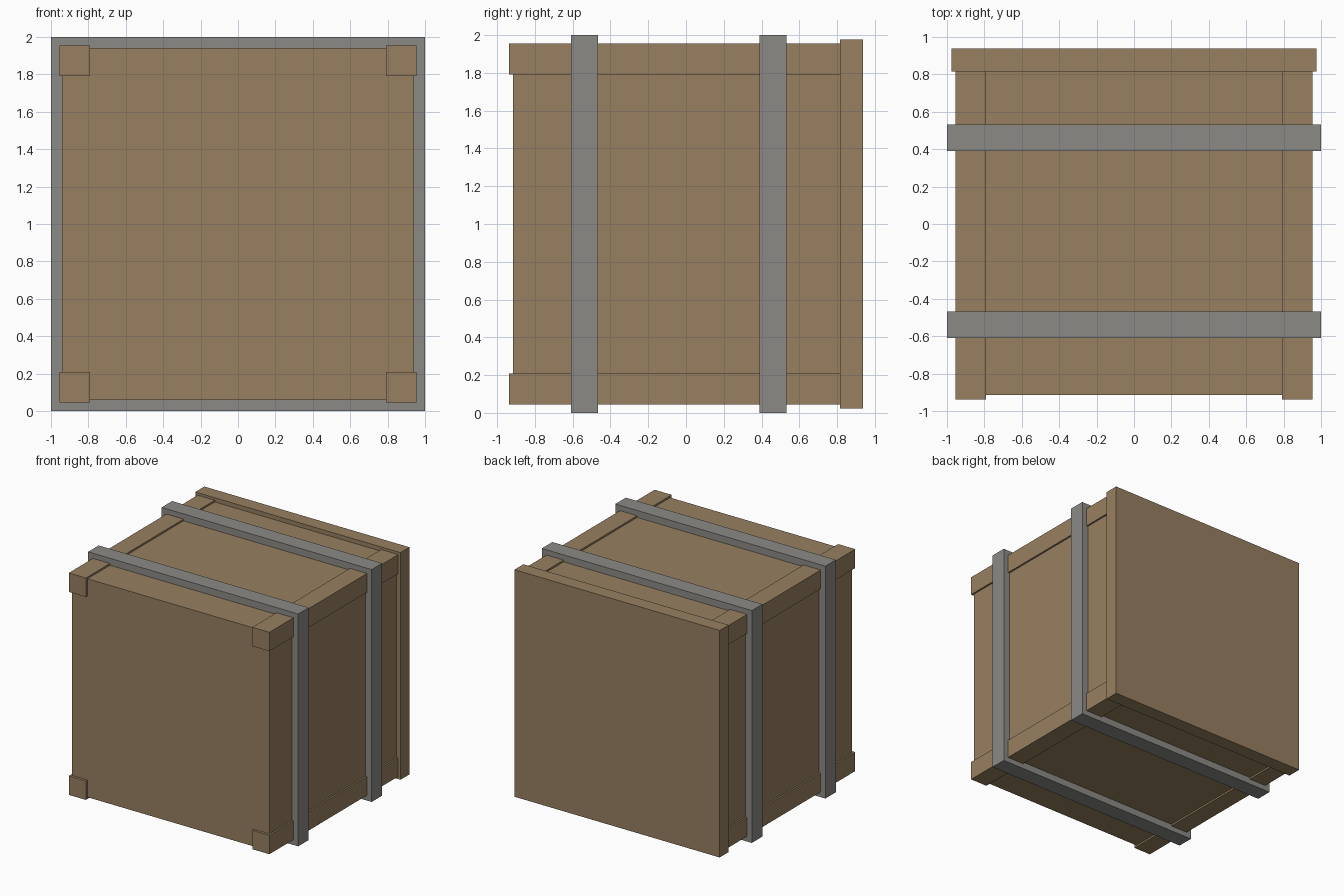
import bpy
import bmesh

cube = bpy.data.objects.get("Cube")
if cube:
    bpy.data.objects.remove(cube, do_unlink=True)


def make_material(name, rgb):
    mat = bpy.data.materials.new(name)
    mat.use_nodes = True
    mat.diffuse_color = (*rgb, 1)
    mat.node_tree.nodes["Principled BSDF"].inputs["Base Color"].default_value = (*rgb, 1)
    return mat


WOOD = make_material("brown wood", (0.31, 0.215, 0.12))
METAL = make_material("grey metal", (0.26, 0.255, 0.24))
MID = 1.0  # height of the crate's centre


def add_object(name, bm, mat):
    bmesh.ops.recalc_face_normals(bm, faces=bm.faces)
    mesh = bpy.data.meshes.new(name)
    bm.to_mesh(mesh)
    bm.free()
    mesh.materials.append(mat)
    obj = bpy.data.objects.new(name, mesh)
    bpy.context.collection.objects.link(obj)
    return obj


def box(name, x, y, z, mat):
    """Box from (min, max) ranges on each axis."""
    bm = bmesh.new()
    bmesh.ops.create_cube(bm, size=1)
    for v in bm.verts:
        for axis, (lo, hi) in enumerate((x, y, z)):
            v.co[axis] = hi if v.co[axis] > 0 else lo
    return add_object(name, bm, mat)


def square_band(name, outer, inner, y0, y1, mat):
    """Hollow square band wrapped around the y axis."""
    bm = bmesh.new()
    corners = ((-1, -1), (1, -1), (1, 1), (-1, 1))
    section = ((outer, y0), (outer, y1), (inner, y1), (inner, y0))
    rings = [[bm.verts.new((cx * r, y, MID + cz * r)) for r, y in section]
             for cx, cz in corners]
    for i, ring in enumerate(rings):
        following = rings[(i + 1) % 4]
        for j in range(4):
            k = (j + 1) % 4
            bm.faces.new((ring[j], ring[k], following[k], following[j]))
    return add_object(name, bm, mat)


# Main body
box("crate_body", (-0.94, 0.94), (-0.915, 0.815), (MID - 0.94, MID + 0.94), WOOD)

# Edge beams along the four long corners
for side, sx in (("left", 1), ("right", -1)):
    for level, sz in (("upper", 1), ("lower", -1)):
        xs = sorted((sx * 0.792, sx * 0.955))
        zs = sorted((MID + sz * 0.792, MID + sz * 0.955))
        box(f"{level}_{side}_beam", xs, (-0.937, 0.815), zs, WOOD)

# Back panel
box("back_panel", (-0.977, 0.977), (0.815, 0.937), (MID - 0.977, MID + 0.977), WOOD)

# Metal straps
for place, y0 in (("front", -0.61), ("back", 0.39)):
    square_band(f"{place}_strap", 1.0, 0.93, y0, y0 + 0.143, METAL)
